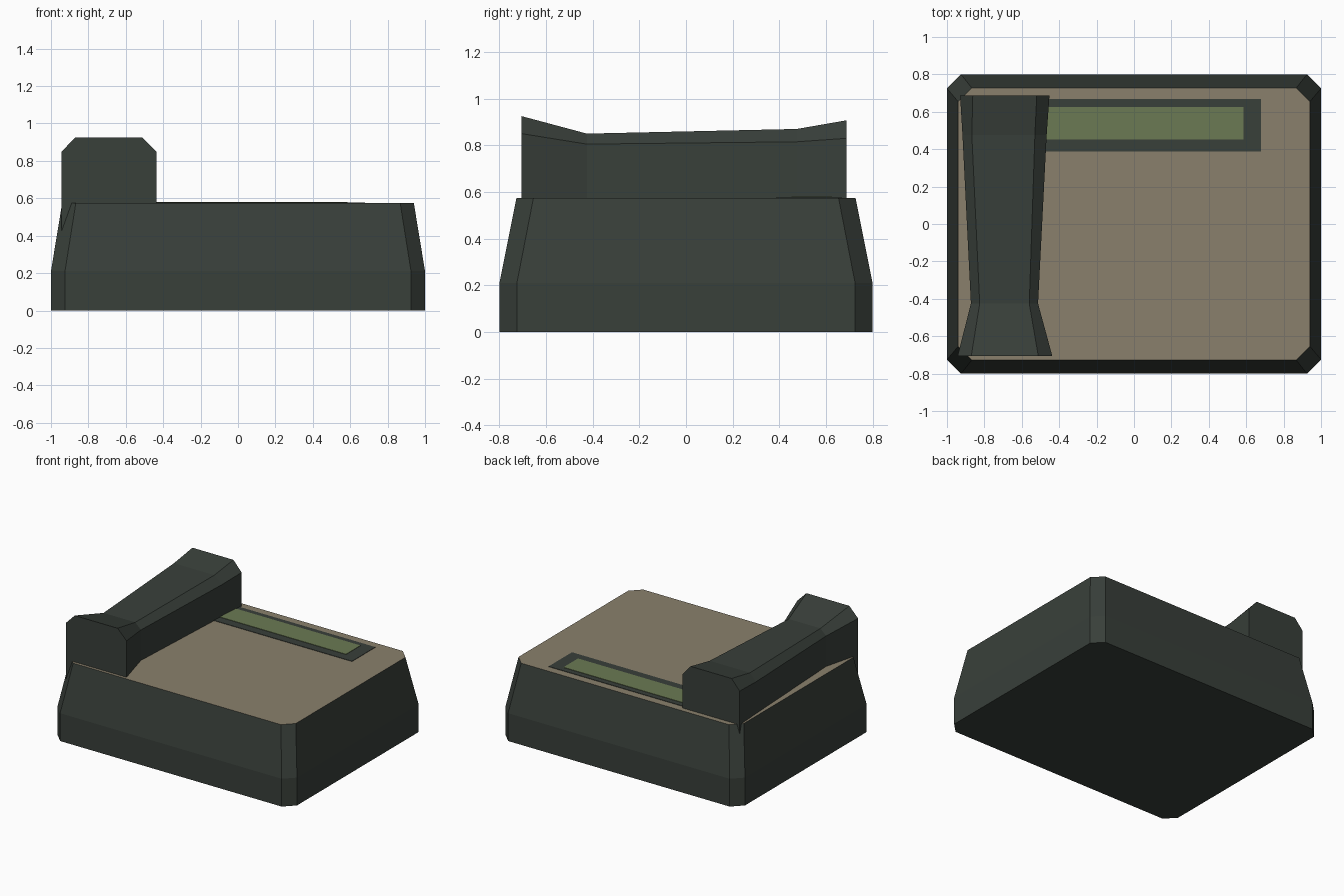
import bpy, bmesh

if "Cube" in bpy.data.objects:
    bpy.data.objects.remove(bpy.data.objects["Cube"], do_unlink=True)


def material(name, rgb):
    m = bpy.data.materials.new(name)
    m.use_nodes = True
    m.diffuse_color = (*rgb, 1)
    m.node_tree.nodes["Principled BSDF"].inputs["Base Color"].default_value = (*rgb, 1)
    return m


dark = material("dark green grey", (0.040, 0.050, 0.042))
tan = material("tan", (0.254, 0.216, 0.150))
green = material("display green", (0.147, 0.195, 0.087))


def loft(name, rings, mats):
    """Join equal-sized rings of points into a closed flat-shaded solid."""
    bm = bmesh.new()
    rows = [[bm.verts.new(p) for p in ring] for ring in rings]
    n = len(rows[0])
    for a, b in zip(rows, rows[1:]):
        for i in range(n):
            j = (i + 1) % n
            bm.faces.new((a[i], a[j], b[j], b[i]))
    bm.faces.new(rows[0])
    bm.faces.new(rows[-1])
    bmesh.ops.recalc_face_normals(bm, faces=bm.faces)
    mesh = bpy.data.meshes.new(name)
    bm.to_mesh(mesh)
    bm.free()
    for m in mats:
        mesh.materials.append(m)
    obj = bpy.data.objects.new(name, mesh)
    bpy.context.collection.objects.link(obj)
    return obj


def cut_rectangle(x, y, c, z):
    """Rectangle with cut corners, at height z."""
    return [(-x + c, -y, z), (x - c, -y, z), (x, -y + c, z), (x, y - c, z),
            (x - c, y, z), (-x + c, y, z), (-x, y - c, z), (-x, -y + c, z)]


# Base with tapered upper walls and a tan deck
base = loft("base", [cut_rectangle(1, 0.8, 0.075, 0),
                     cut_rectangle(1, 0.8, 0.075, 0.21),
                     cut_rectangle(0.94, 0.727, 0.073, 0.575)], [dark, tan])
for face in base.data.polygons:
    face.material_index = int(face.normal.z > 0.9)


# Handset: waisted bar with a bevelled upper edge, raised at both ends
def handset_section(y, left, top_left, top_right, right, shoulder, top):
    return [(left, y, 0.42), (right, y, 0.42), (right, y, shoulder),
            (top_right, y, top), (top_left, y, top), (left, y, shoulder)]


loft("handset", [
    handset_section(-0.705, -0.943, -0.870, -0.512, -0.437, 0.85, 0.925),
    handset_section(-0.425, -0.872, -0.825, -0.560, -0.513, 0.805, 0.85),
    handset_section(0.475, -0.917, -0.867, -0.530, -0.467, 0.815, 0.87),
    handset_section(0.688, -0.930, -0.862, -0.520, -0.452, 0.83, 0.907)], [dark])


# Display: thin frame plate with a green window
def plate(name, x0, x1, y0, y1, z0, z1, mat):
    loft(name, [[(x0, y0, z), (x1, y0, z), (x1, y1, z), (x0, y1, z)]
                for z in (z0, z1)], [mat])


plate("display_frame", -0.68, 0.68, 0.388, 0.667, 0.574, 0.578, dark)
plate("display_window", -0.585, 0.585, 0.452, 0.625, 0.577, 0.581, green)
